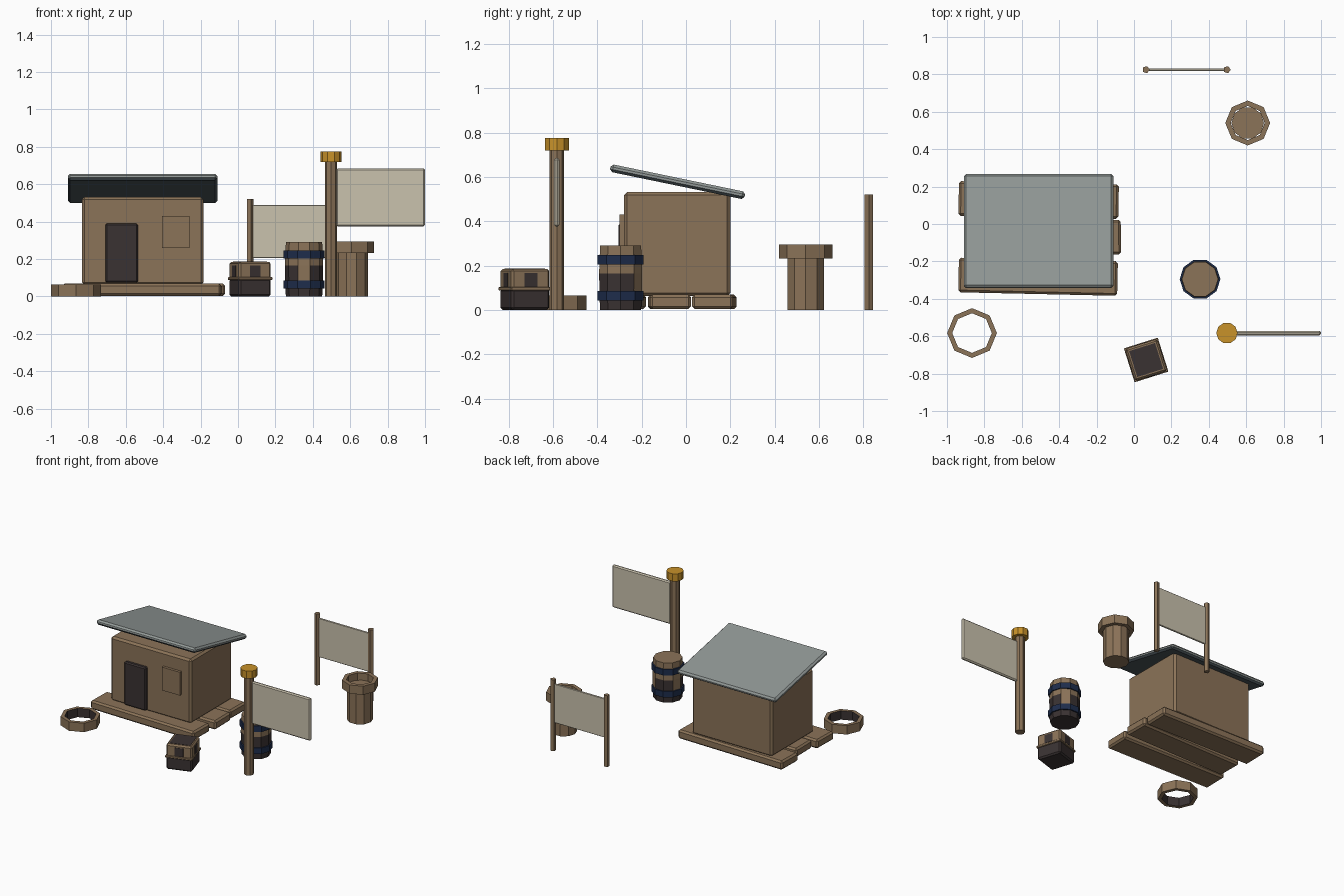
import bpy, bmesh, math
from mathutils import Matrix

if "Cube" in bpy.data.objects:
    bpy.data.objects.remove(bpy.data.objects["Cube"])


def material(name, rgb):
    def lin(c):
        c /= 255
        return c / 12.92 if c <= 0.04045 else ((c + 0.055) / 1.055) ** 2.4
    m = bpy.data.materials.new(name)
    m.diffuse_color = (*[lin(c) for c in rgb], 1)
    m.use_nodes = True
    m.node_tree.nodes["Principled BSDF"].inputs["Base Color"].default_value = m.diffuse_color
    return m


WOOD = material("brown_wood", (139, 115, 88))
DARK = material("dark_wood", (58, 50, 50))
SLATE = material("grey_slate", (146, 153, 151))
UNDER = material("dark_slate", (80, 91, 96))
NAVY = material("navy_hoop", (30, 45, 76))
CLOTH = material("cream_cloth", (202, 194, 174))
GOLD = material("gold", (200, 146, 42))


def finish(name, bm, mats, loc, rot=(0, 0, 0)):
    bmesh.ops.recalc_face_normals(bm, faces=bm.faces)
    me = bpy.data.meshes.new(name)
    bm.to_mesh(me)
    bm.free()
    for m in mats:
        me.materials.append(m)
    ob = bpy.data.objects.new(name, me)
    ob.location, ob.rotation_euler = loc, rot
    bpy.context.collection.objects.link(ob)
    return ob


def box(name, size, loc, mats, bevel=0.0, rot=(0, 0, 0), rule=None):
    """Bevelled box; rule(face) gives the material slot."""
    bm = bmesh.new()
    bmesh.ops.create_cube(bm, size=1, matrix=Matrix.Diagonal((*size, 1)))
    if bevel:
        bmesh.ops.bevel(bm, geom=bm.edges[:], offset=bevel, segments=1, affect='EDGES')
    bm.normal_update()
    if rule:
        for f in bm.faces:
            f.material_index = rule(f)
    return finish(name, bm, mats, loc, rot)


def turned(name, sides, profile, loc, mats, ring=False, rule=None):
    """Polygonal turning from (radius, z) points; ring=True closes the profile."""
    bm = bmesh.new()
    loops = [[bm.verts.new((r * math.cos(2 * math.pi * i / sides),
                            r * math.sin(2 * math.pi * i / sides), z))
              for i in range(sides)] for r, z in profile]
    pairs = list(zip(loops, loops[1:]))
    if ring:
        pairs.append((loops[-1], loops[0]))
    else:
        bm.faces.new(loops[0])
        bm.faces.new(loops[-1])
    for a, b in pairs:
        for i in range(sides):
            j = (i + 1) % sides
            bm.faces.new((a[i], a[j], b[j], b[i]))
    bm.normal_update()
    if rule:
        for f in bm.faces:
            f.material_index = rule(f)
    return finish(name, bm, mats, loc)


def ring_profile(inner, outer, z0, z1):
    return [(outer, z0), (outer, z1), (inner, z1), (inner, z0)]


# Platform planks, slightly crooked
for name, x, y, length, turn in (("front_plank", -0.513, -0.282, 0.85, -0.022),
                                 ("middle_plank", -0.485, -0.075, 0.83, 0.012),
                                 ("back_plank", -0.51, 0.128, 0.855, -0.02)):
    box(name, (length, 0.185, 0.065), (x, y, 0.036), [WOOD], 0.012, (0, 0, turn))

# Hut body, door, shutter
box("hut_walls", (0.65, 0.48, 0.47), (-0.51, -0.04, 0.297), [WOOD], 0.014)
box("door", (0.175, 0.04, 0.315), (-0.622, -0.285, 0.232), [DARK], 0.008)
box("window_shutter", (0.145, 0.03, 0.17), (-0.333, -0.285, 0.345), [WOOD])

# Sloping roof with a darker underside
box("roof", (0.80, 0.62, 0.035), (-0.51, -0.038, 0.578), [SLATE, UNDER], 0.012,
    (math.radians(-11.7), 0, 0), lambda f: int(f.normal.z < -0.5))

# Open ring with dark lining
turned("ring", 8, ring_profile(0.106, 0.133, 0, 0.065), (-0.866, -0.583, 0),
       [WOOD, DARK], True,
       lambda f: int(abs(f.normal.z) < 0.5 and f.calc_center_median().xy.length < 0.11))

# Crate: dark base, brown upper half, band, dark panels
cx, cy, turn = 0.065, -0.727, math.radians(17.5)
box("crate_base", (0.18, 0.18, 0.095), (cx, cy, 0.0475), [DARK], 0.01, (0, 0, turn))
box("crate_top", (0.18, 0.18, 0.10), (cx, cy, 0.135), [WOOD], 0.01, (0, 0, turn))
box("crate_band", (0.19, 0.19, 0.016), (cx, cy, 0.095), [WOOD], 0.003, (0, 0, turn))
box("crate_lid_panel", (0.145, 0.145, 0.004), (cx, cy, 0.185), [DARK], 0, (0, 0, turn))
for k in range(4):
    a = turn + k * math.pi / 2
    box("crate_side_panel", (0.004, 0.06, 0.062),
        (cx + 0.09 * math.cos(a), cy + 0.09 * math.sin(a), 0.135), [DARK], 0, (0, 0, a))


# Barrel: staves darkened on two of every three sides, dark foot
def stave_colour(f):
    c = f.calc_center_median()
    if c.z < 0.04:
        return 1
    side = int((math.atan2(c.y, c.x) % (2 * math.pi)) / (math.pi / 5))
    return int(c.z < 0.17 and side % 3 != 1)


barrel = (0.353, -0.295, 0)
turned("barrel", 10, [(0.097, 0), (0.1, 0.05), (0.102, 0.165), (0.1, 0.23), (0.097, 0.29)],
       barrel, [WOOD, DARK], rule=stave_colour)
for z in (0.043, 0.204):
    turned("barrel_hoop", 10, ring_profile(0.094, 0.109, z, z + 0.043), barrel, [NAVY], True)

# Flagpole with cap and flag
pole = (0.497, -0.583, 0)
turned("flag_pole", 8, [(0.033, 0), (0.033, 0.73)], pole, [WOOD])
turned("pole_cap", 10, [(0.057, 0.72), (0.057, 0.775)], pole, [GOLD])
box("flag", (0.475, 0.024, 0.31), (0.7625, -0.583, 0.53), [CLOTH], 0.008)

# Banner between two posts
for x in (0.064, 0.497):
    turned("banner_post", 5, [(0.02, 0), (0.02, 0.52)], (x, 0.825, 0), [WOOD])
box("banner_cloth", (0.425, 0.012, 0.285), (0.28, 0.825, 0.347), [CLOTH], 0.003)

# Pedestal with octagonal rim
pedestal = (0.608, 0.54, 0)
turned("pedestal_stem", 10, [(0.087, 0), (0.087, 0.245)], pedestal, [WOOD])
turned("pedestal_rim", 8, ring_profile(0.091, 0.12, 0.232, 0.295), pedestal, [WOOD], True)
